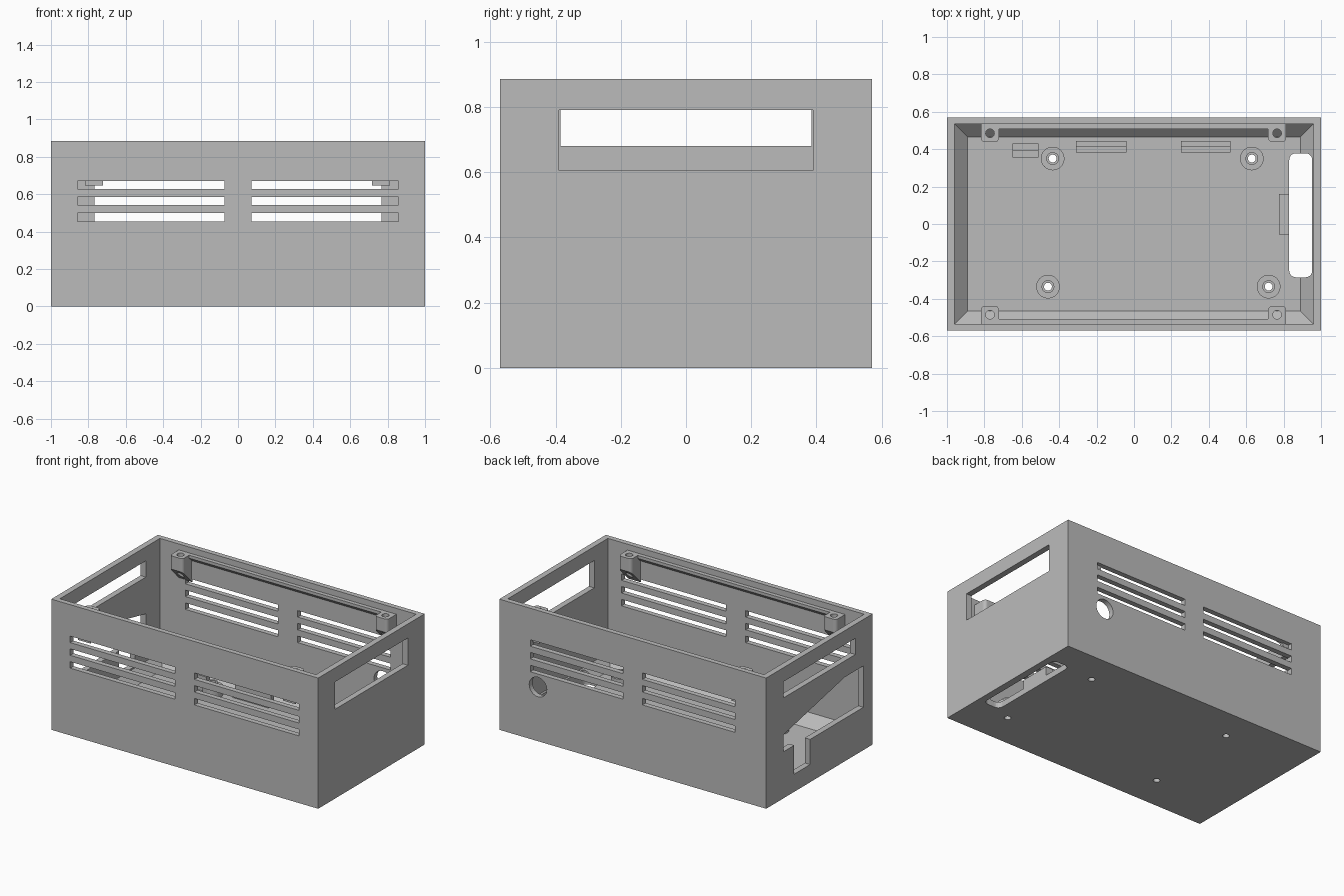
import bpy, bmesh, math
from mathutils import Vector

if "Cube" in bpy.data.objects:
    bpy.data.objects.remove(bpy.data.objects["Cube"])

grey = bpy.data.materials.new("light_grey_plastic")
grey.diffuse_color = (0.5, 0.5, 0.5, 1)
grey.use_nodes = True
grey.node_tree.nodes["Principled BSDF"].inputs["Base Color"].default_value = grey.diffuse_color


def finish(name, bm):
    bmesh.ops.recalc_face_normals(bm, faces=bm.faces[:])
    me = bpy.data.meshes.new(name)
    bm.to_mesh(me)
    bm.free()
    me.materials.append(grey)
    ob = bpy.data.objects.new(name, me)
    bpy.context.scene.collection.objects.link(ob)
    return ob


def prism(name, pts, axis, lo, hi, round_edges=None):
    """Extrude a 2D outline along an axis (x: points are y,z; y: x,z; z: x,y)."""
    def at(p, t):
        return {"x": (t, p[0], p[1]), "y": (p[0], t, p[1]), "z": (p[0], p[1], t)}[axis]
    bm = bmesh.new()
    a = [bm.verts.new(at(p, lo)) for p in pts]
    b = [bm.verts.new(at(p, hi)) for p in pts]
    bm.faces.new(a)
    bm.faces.new(b[::-1])
    for i in range(len(pts)):
        j = (i + 1) % len(pts)
        bm.faces.new((a[i], a[j], b[j], b[i]))
    if round_edges:
        test, r = round_edges
        bmesh.ops.recalc_face_normals(bm, faces=bm.faces[:])
        es = [e for e in bm.edges if test(e.verts[0].co, e.verts[1].co)]
        bmesh.ops.bevel(bm, geom=es, offset=r, segments=5, profile=0.5, affect='EDGES')
    return finish(name, bm)


def box(name, x0, x1, y0, y1, z0, z1, **kw):
    return prism(name, [(x0, y0), (x1, y0), (x1, y1), (x0, y1)], "z", z0, z1, **kw)


def tube(name, c, r, axis, lo, hi, n=32):
    pts = [(c[0] + r * math.cos(2 * math.pi * i / n),
            c[1] + r * math.sin(2 * math.pi * i / n)) for i in range(n)]
    return prism(name, pts, axis, lo, hi)


def cut(target, cutters, keep=False):
    for c in cutters:
        c.hide_render = True
        m = target.modifiers.new("cut", 'BOOLEAN')
        m.operation, m.solver, m.object = 'DIFFERENCE', 'EXACT', c
    bpy.context.view_layer.update()
    dg = bpy.context.evaluated_depsgraph_get()
    me = bpy.data.meshes.new_from_object(target.evaluated_get(dg))
    target.modifiers.clear()
    target.data = me
    if not keep:
        for c in cutters:
            bpy.data.objects.remove(c)


def vertical(a, b):
    return abs(a.z - b.z) > 0.01 and (a - b).xy.length < 1e-4


# Outer block, and the cavity with a sloped foot along all four walls
case = box("case", -1, 1, -0.57, 0.57, 0, 0.885)
bm = bmesh.new()
rings = []
for hx, hy, z in ((0.89, 0.465, 0.04), (0.96, 0.535, 0.11), (0.96, 0.535, 1.0)):
    rings.append([bm.verts.new((sx * hx, sy * hy, z))
                  for sx, sy in ((-1, -1), (1, -1), (1, 1), (-1, 1))])
bm.faces.new(rings[0])
bm.faces.new(rings[2])
for lo, hi in zip(rings, rings[1:]):
    for i in range(4):
        j = (i + 1) % 4
        bm.faces.new((lo[i], lo[j], hi[j], hi[i]))
cut(case, [finish("cavity", bm)])

# Ventilation slots, longer on the front than on the back
holes = []
for z in (0.455, 0.542, 0.628):
    for s in (-1, 1):
        for y0, y1, end in ((-0.7, -0.5, 0.858), (0.5, 0.7, 0.768)):
            x0, x1 = sorted((s * 0.073, s * end))
            holes.append(box("slot", x0, x1, y0, y1, z, z + 0.044))

# Side windows, cable hole, left port opening and floor opening
holes.append(box("window", 0.9, 1.1, -0.39, 0.39, 0.605, 0.79))
holes.append(box("window", -1.1, -0.9, -0.385, 0.385, 0.68, 0.79))
holes.append(tube("cable_hole", (0.71, 0.367), 0.066, "y", 0.5, 0.7))
port = [(-0.47, 0.29), (-0.47, 0.57), (-0.27, 0.57), (0.387, 0.43), (0.387, 0.315),
        (0.27, 0.315), (0.27, 0.12), (0.1, 0.12), (0.1, 0.29)]
holes.append(prism("port", port, "x", -1.1, -0.93))
holes.append(box("floor_opening", 0.83, 0.953, -0.285, 0.378, -0.1, 0.3,
                 round_edges=(vertical, 0.035)))
cut(case, holes)

# Board standoffs with screw holes through the floor
for i, (x, y) in enumerate([(-0.435, 0.35), (0.63, 0.35), (-0.46, -0.335), (0.72, -0.335)]):
    base = tube("standoff_%d" % i, (x, y), 0.063, "z", 0.03, 0.1)
    tip = tube("standoff_tip_%d" % i, (x, y), 0.034, "z", 0.09, 0.125)
    drill = tube("drill", (x, y), 0.021, "z", -0.1, 0.3, 24)
    for part in (case, base, tip):
        cut(part, [drill], keep=True)
    bpy.data.objects.remove(drill)

# Lid screw bosses and snap ridges, tapered underneath, on front and back walls
for s, side in ((-1, "front"), (1, "back")):
    boss = [(s * y, z) for y, z in ((0.545, 0.845), (0.438, 0.845), (0.438, 0.755), (0.545, 0.648))]
    for x in (-0.77, 0.765):
        b = prism("lid_boss_" + side, boss, "x", x - 0.048, x + 0.048, round_edges=(
            lambda p, q: vertical(p, q) and abs(p.y) < 0.45, 0.022))
        cut(b, [tube("drill", (x, s * 0.485), 0.023, "z", 0.68, 1, 24)])
    ridge = [(s * y, z) for y, z in ((0.54, 0.845), (0.508, 0.845), (0.508, 0.825), (0.54, 0.793))]
    prism("lid_ridge_" + side, ridge, "x", -0.73, 0.73)

# Stepped board supports near the back wall, and a stop beside the floor opening
for x0, x1, y0, ym, y1 in ((-0.65, -0.51, 0.355, 0.392, 0.43),
                           (-0.31, -0.04, 0.382, 0.412, 0.445),
                           (0.25, 0.515, 0.382, 0.412, 0.445)):
    prof = [(y0, 0.03), (y1, 0.03), (y1, 0.12), (ym, 0.12), (ym, 0.08), (y0, 0.08)]
    prism("board_support", prof, "x", x0, x1)
box("opening_stop", 0.775, 0.83, -0.055, 0.16, 0.03, 0.1)
